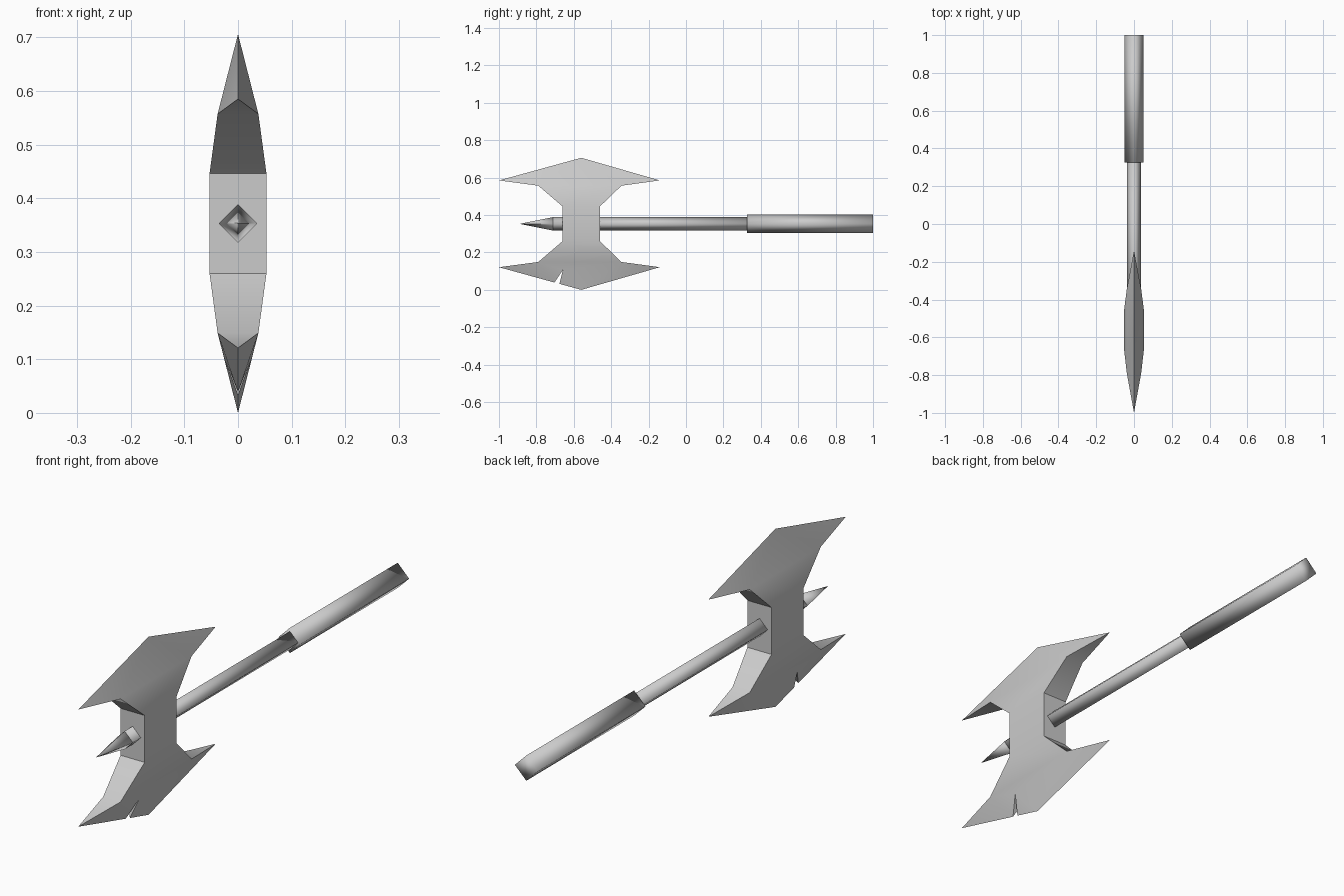
import bpy, bmesh, math

cube = bpy.data.objects.get("Cube")
if cube:
    bpy.data.objects.remove(cube, do_unlink=True)

steel = bpy.data.materials.new("light_grey_steel")
steel.use_nodes = True
GREY = (0.6, 0.6, 0.6, 1)
steel.diffuse_color = GREY
steel.node_tree.nodes["Principled BSDF"].inputs["Base Color"].default_value = GREY

MID_Y, MID_Z = -0.56, 0.353


def finish(bm, name, angle):
    """Weld, orient and smooth a part, then add it to the scene."""
    bmesh.ops.remove_doubles(bm, verts=bm.verts, dist=0.0005)
    bmesh.ops.recalc_face_normals(bm, faces=bm.faces)
    mesh = bpy.data.meshes.new(name)
    bm.to_mesh(mesh)
    bm.free()
    mesh.materials.append(steel)
    obj = bpy.data.objects.new(name, mesh)
    bpy.context.collection.objects.link(obj)
    bpy.ops.object.select_all(action="DESELECT")
    obj.select_set(True)
    bpy.context.view_layer.objects.active = obj
    bpy.ops.object.shade_smooth_by_angle(angle=math.radians(angle))
    return obj


def add_face(bm, points):
    bm.faces.new([bm.verts.new(p) for p in points])


def add_blade(bm, up, notched):
    """One flared blade; offsets are measured from the head centre."""
    def pt(x, y, z):
        return (x, MID_Y + y, MID_Z + up * z)

    for s in (1, -1):
        hub_f, hub_b = pt(s * .053, -.1, .093), pt(s * .053, .1, .093)
        wing_f, wing_b = pt(s * .038, -.23, .204), pt(s * .038, .215, .204)
        tip_f, tip_b, apex = pt(0, -.44, .232), pt(0, .42, .232), pt(0, 0, .353)
        add_face(bm, (hub_f, hub_b, wing_b, wing_f))
        add_face(bm, (wing_b, tip_b, apex))
        if notched:
            # V-shaped nick in the cutting edge
            edge_f, edge_b = pt(0, -.143, .314), pt(0, -.117, .321)
            root = pt(s * .027, -.098, .246)
            add_face(bm, (wing_f, tip_f, edge_f))
            add_face(bm, (wing_f, edge_f, root))
            add_face(bm, (wing_f, root, wing_b))
            add_face(bm, (root, edge_b, apex))
            add_face(bm, (root, apex, wing_b))
        else:
            add_face(bm, (wing_f, tip_f, apex))
            add_face(bm, (wing_f, apex, wing_b))
    if notched:
        other = pt(.027, -.098, .246)
        for edge in (edge_f, edge_b):
            add_face(bm, (edge, root, other))
    # Inner faces between the two sides, front and back
    for y, wy, ty in ((-.1, -.23, -.44), (.1, .215, .42)):
        add_face(bm, (pt(-.053, y, .093), pt(.053, y, .093),
                      pt(.038, wy, .204), pt(-.038, wy, .204)))
        add_face(bm, (pt(.038, wy, .204), pt(0, ty, .232), pt(-.038, wy, .204)))


# Double-bladed head with its block-shaped hub
head = bmesh.new()
add_blade(head, 1, False)
add_blade(head, -1, True)
corners = [(.053, -.1), (.053, .1), (-.053, .1), (-.053, -.1)]
for (x1, y1), (x2, y2) in zip(corners, corners[1:] + corners[:1]):
    add_face(head, [(x, MID_Y + y, MID_Z + z) for x, y, z in
                    ((x1, y1, -.093), (x2, y2, -.093), (x2, y2, .093), (x1, y1, .093))])
finish(head, "double_blade_head", 40)


def diamond_rod(name, rings, angle):
    """Four-sided rod along y from (y, radius) rings."""
    bm = bmesh.new()
    loops = []
    for y, r in rings:
        loops.append([bm.verts.new((r * dx, y, MID_Z + r * dz))
                      for dx, dz in ((1, 0), (0, 1), (-1, 0), (0, -1))])
    for a, b in zip(loops, loops[1:]):
        for i in range(4):
            j = (i + 1) % 4
            bm.faces.new((a[i], a[j], b[j], b[i]))
    bm.faces.new(loops[0])
    bm.faces.new(loops[-1])
    return finish(bm, name, angle)


# Shaft through the hub, front spike and thicker grip
diamond_rod("shaft", [(-.71, .036), (.34, .036)], 100)
diamond_rod("front_spike", [(-.885, .001), (-.71, .036)], 100)
diamond_rod("grip", [(.325, .05), (1, .05)], 100)
